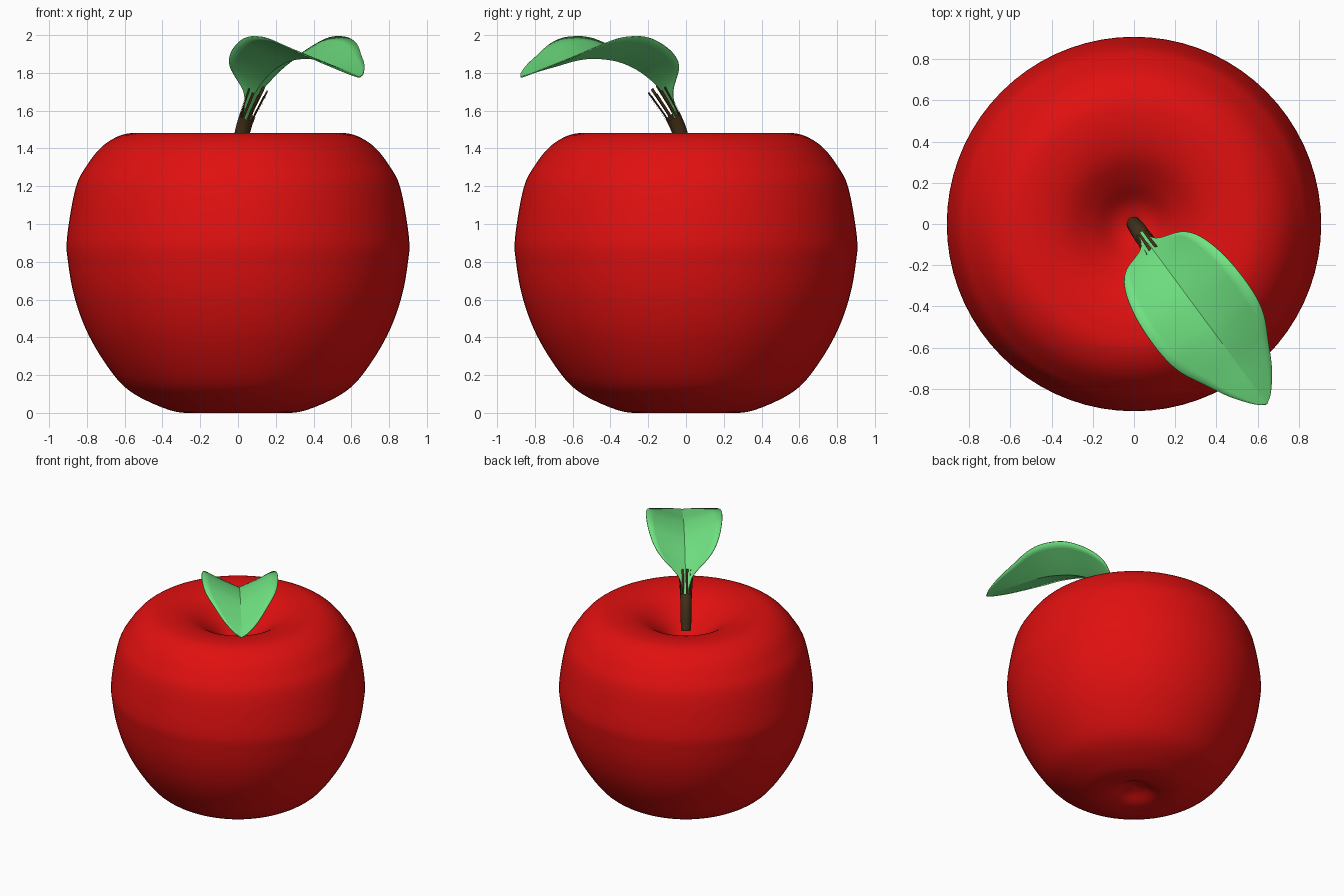
import bpy, bmesh, math
from mathutils import Vector

if "Cube" in bpy.data.objects:
    bpy.data.objects.remove(bpy.data.objects["Cube"])


def material(name, rgb):
    m = bpy.data.materials.new(name)
    m.diffuse_color = (*rgb, 1)
    m.use_nodes = True
    m.node_tree.nodes["Principled BSDF"].inputs["Base Color"].default_value = m.diffuse_color
    return m


RED = material("apple red", (0.75, 0.005, 0.005))
GREEN = material("leaf green", (0.16, 0.76, 0.22))
BROWN = material("stem brown", (0.06, 0.032, 0.01))


def smooth_path(pts, n):
    """Catmull-Rom curve through points of any dimension."""
    p = [Vector(q) for q in pts]
    p = [2 * p[0] - p[1]] + p + [2 * p[-1] - p[-2]]
    out = []
    for a, b, c, d in zip(p, p[1:], p[2:], p[3:]):
        for i in range(n):
            t = i / n
            out.append(0.5 * (2 * b + (c - a) * t + (2 * a - 5 * b + 4 * c - d) * t * t
                              + (3 * b - a - 3 * c + d) * t ** 3))
    return out + [p[-2]]


def finish(name, bm, mat, angle):
    me = bpy.data.meshes.new(name)
    bm.to_mesh(me)
    bm.free()
    me.materials.append(mat)
    ob = bpy.data.objects.new(name, me)
    bpy.context.collection.objects.link(ob)
    bpy.ops.object.select_all(action='DESELECT')
    ob.select_set(True)
    bpy.context.view_layer.objects.active = ob
    bpy.ops.object.shade_smooth_by_angle(angle=math.radians(angle))
    return ob


def grid_faces(bm, rows, closed, keep=lambda i, j: True):
    for i, (a, b) in enumerate(zip(rows, rows[1:])):
        n = len(a)
        for j in range(n if closed else n - 1):
            if keep(i, j):
                k = (j + 1) % n
                bm.faces.new((a[j], a[k], b[k], b[j]))


# Apple body: turned profile with a dimple at both ends
profile = [(0, .07), (.08, .05), (.16, .012), (.24, .0), (.36, .014), (.55, .10), (.665, .21),
           (.79, .41), (.865, .61), (.90, .8), (.905, .93), (.86, 1.19), (.80, 1.31),
           (.72, 1.41), (.62, 1.47), (.52, 1.482), (.41, 1.468), (.31, 1.43), (.2, 1.35),
           (.1, 1.26), (0, 1.22)]
bm = bmesh.new()
S = 72
rows = [[bm.verts.new((max(r, 0) * math.cos(2 * math.pi * j / S),
                       max(r, 0) * math.sin(2 * math.pi * j / S), max(z, 0)))
         for j in range(S)] for r, z in smooth_path(profile, 4)]
grid_faces(bm, rows, True)
bmesh.ops.remove_doubles(bm, verts=bm.verts, dist=1e-5)
bmesh.ops.recalc_face_normals(bm, faces=bm.faces)
finish("apple_body", bm, RED, 60)

# Direction in which stem and leaf lean, and the sideways direction
ALONG = Vector((.574, -.819, 0))
SIDE = Vector((.819, .574, 0))
UP = Vector((0, 0, 1))

# Stem: leaning tube, frayed into strips at its upper end (distance, height, radius)
stem = [(0, 1.33, .036), (.035, 1.47, .04), (.085, 1.57, .042), (.19, 1.71, .054)]
path = smooth_path(stem, 4)
bm = bmesh.new()
N = 20
rows = []
for i, (h, z, r) in enumerate(path):
    a, b = path[max(i - 1, 0)], path[min(i + 1, len(path) - 1)]
    t = (ALONG * (b[0] - a[0]) + UP * (b[1] - a[1])).normalized()
    n = SIDE.cross(t)
    rows.append([bm.verts.new(ALONG * h + UP * z + r * (SIDE * math.cos(2 * math.pi * j / N)
                 + n * math.sin(2 * math.pi * j / N))) for j in range(N)])
grid_faces(bm, rows, True, lambda i, j: i < 8 or j % 2 == 0)
bm.faces.new(rows[0][::-1])
bmesh.ops.recalc_face_normals(bm, faces=bm.faces)
finish("stem", bm, BROWN, 50)

# Leaf: arched midrib with folded-up halves (distance, height, half width, edge lift)
leaf = [(.01, 1.42, .008, 0), (.05, 1.53, .015, 0), (.09, 1.62, .025, .01),
        (.125, 1.67, .06, .04), (.16, 1.71, .16, .11), (.22, 1.76, .215, .125),
        (.32, 1.82, .25, .125), (.45, 1.865, .268, .125), (.6, 1.88, .268, .11),
        (.72, 1.87, .245, .085), (.85, 1.84, .18, .055), (.96, 1.815, .12, .03),
        (1.05, 1.79, .05, .01), (1.085, 1.78, .004, 0)]
bm = bmesh.new()
rows = []
for h, z, w, lift in smooth_path(leaf, 4):
    rows.append([bm.verts.new(ALONG * h + SIDE * (.025 * min(h, 1) + w * k / 5)
                 + UP * (z + lift * abs(k / 5) ** 1.05)) for k in range(-5, 6)])
grid_faces(bm, rows, False)
bmesh.ops.recalc_face_normals(bm, faces=bm.faces)
if sum(f.normal.z for f in bm.faces) < 0:
    bmesh.ops.reverse_faces(bm, faces=bm.faces)
ob = finish("leaf", bm, GREEN, 22)
mod = ob.modifiers.new("thickness", 'SOLIDIFY')
mod.thickness = .006
